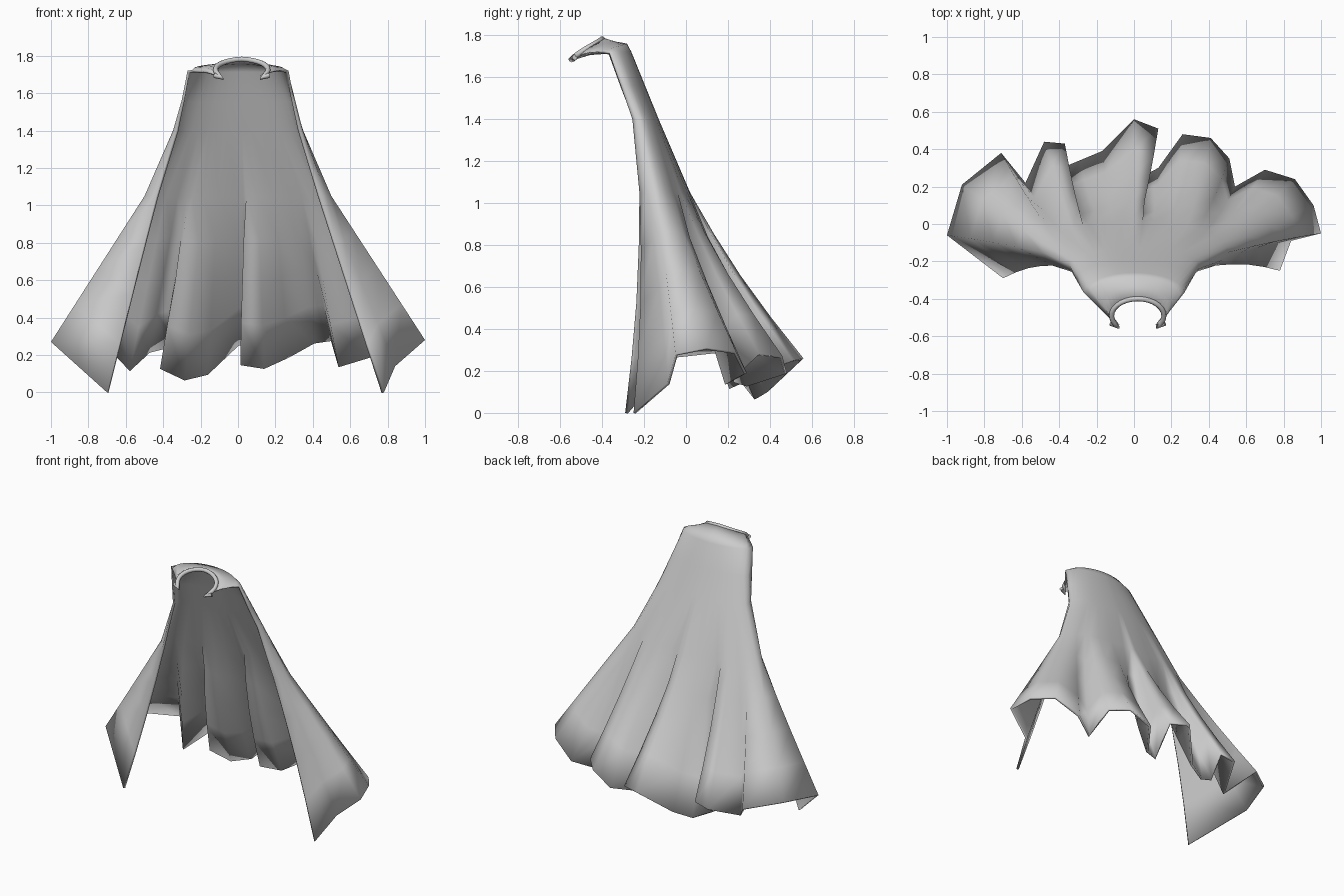
import bpy
from math import sin, cos, pi, radians
from mathutils import Vector

if "Cube" in bpy.data.objects:
    bpy.data.objects.remove(bpy.data.objects["Cube"])

# Hem corners, left front to right front: angle around the body, x, y, z
HEM = [
    (-130, -0.70, -0.29, 0.00), (-100, -1.00, -0.06, 0.27), (-84, -0.92, 0.21, 0.30),
    (-66, -0.71, 0.38, 0.26), (-56, -0.58, 0.22, 0.12), (-45, -0.48, 0.44, 0.22),
    (-36, -0.37, 0.43, 0.24), (-32, -0.41, 0.29, 0.13), (-24, -0.29, 0.34, 0.07),
    (-14, -0.17, 0.39, 0.10), (0, 0.00, 0.56, 0.26), (4, 0.13, 0.51, 0.25),
    (6, 0.02, 0.24, 0.15), (13, 0.13, 0.30, 0.13), (25, 0.26, 0.48, 0.19),
    (38, 0.41, 0.46, 0.27), (48, 0.51, 0.35, 0.28), (55, 0.54, 0.20, 0.14),
    (65, 0.70, 0.29, 0.19), (79, 0.86, 0.24, 0.29), (91, 0.96, 0.10, 0.31),
    (102, 1.00, -0.05, 0.28), (118, 0.84, -0.09, 0.14), (130, 0.78, -0.25, 0.00),
]


def wrap(s, width, back, depth, sweep, z):
    """Point on an open arc around the body; s runs from -1 to 1."""
    a = radians(s * sweep)
    return Vector((width * sin(a), back - depth * (1 - cos(a)), z))


def neck(s):
    a = radians(s * 130)
    return Vector((0.02 + 0.14 * sin(a), -0.49 + 0.09 * cos(a), 1.79 - 0.10 * abs(s) ** 1.6))


def column(deg, hem):
    s = deg / 130
    n = neck(s)
    shoulder = wrap(s, 0.27, -0.26, 0.11, 88, 1.72)
    rim = n.lerp(shoulder, 0.85) + Vector((0, 0, 0.03 * (1 - 0.7 * s * s)))
    yoke = n.lerp(shoulder, 0.45) + Vector((0, 0, 0.012))
    chest = wrap(s, 0.35, -0.13, 0.096, 108, 1.40)
    waist = wrap(s, 0.50, 0.02, 0.163, 119, 1.05)
    skirt = []
    for t in (0.25, 0.5, 0.75, 1):  # the skirt bows gently inward
        bow = -0.03 * sin(pi * t) * cos(radians(deg))
        skirt.append(waist.lerp(hem, t) + Vector((0, bow, 0)))
    return [n, yoke, rim, shoulder, shoulder.lerp(chest, 0.5), chest, waist] + skirt


# Draped cloth lofted from neck to hem
cols = [column(h[0], Vector(h[1:])) for h in HEM]
n, m = len(cols), len(cols[0])
verts = [cols[j][i] for i in range(m) for j in range(n)]
faces = [(i * n + j, i * n + j + 1, (i + 1) * n + j + 1, (i + 1) * n + j)
         for i in range(m - 1) for j in range(n - 1)]
mesh = bpy.data.meshes.new("cape_cloth")
mesh.from_pydata(verts, [], faces)
cape = bpy.data.objects.new("cape_cloth", mesh)
bpy.context.collection.objects.link(cape)
mesh.polygons.foreach_set("use_smooth", [True] * len(mesh.polygons))
solid = cape.modifiers.new("thickness", "SOLIDIFY")
solid.thickness = 0.015
solid.offset = -1

# Rolled neck edge with hooked ends
path = [neck(k / 10) - Vector((0, 0, 0.008)) for k in range(-10, 11)]
path = [Vector((-0.125, -0.53, 1.695))] + path + [Vector((0.165, -0.53, 1.695))]
curve = bpy.data.curves.new("neck_roll", "CURVE")
curve.dimensions = "3D"
curve.bevel_depth = 0.014
curve.bevel_resolution = 2
curve.use_fill_caps = True
spline = curve.splines.new("POLY")
spline.points.add(len(path) - 1)
for p, v in zip(spline.points, path):
    p.co = (*v, 1)
spline.use_smooth = True
bpy.context.collection.objects.link(bpy.data.objects.new("neck_roll", curve))
